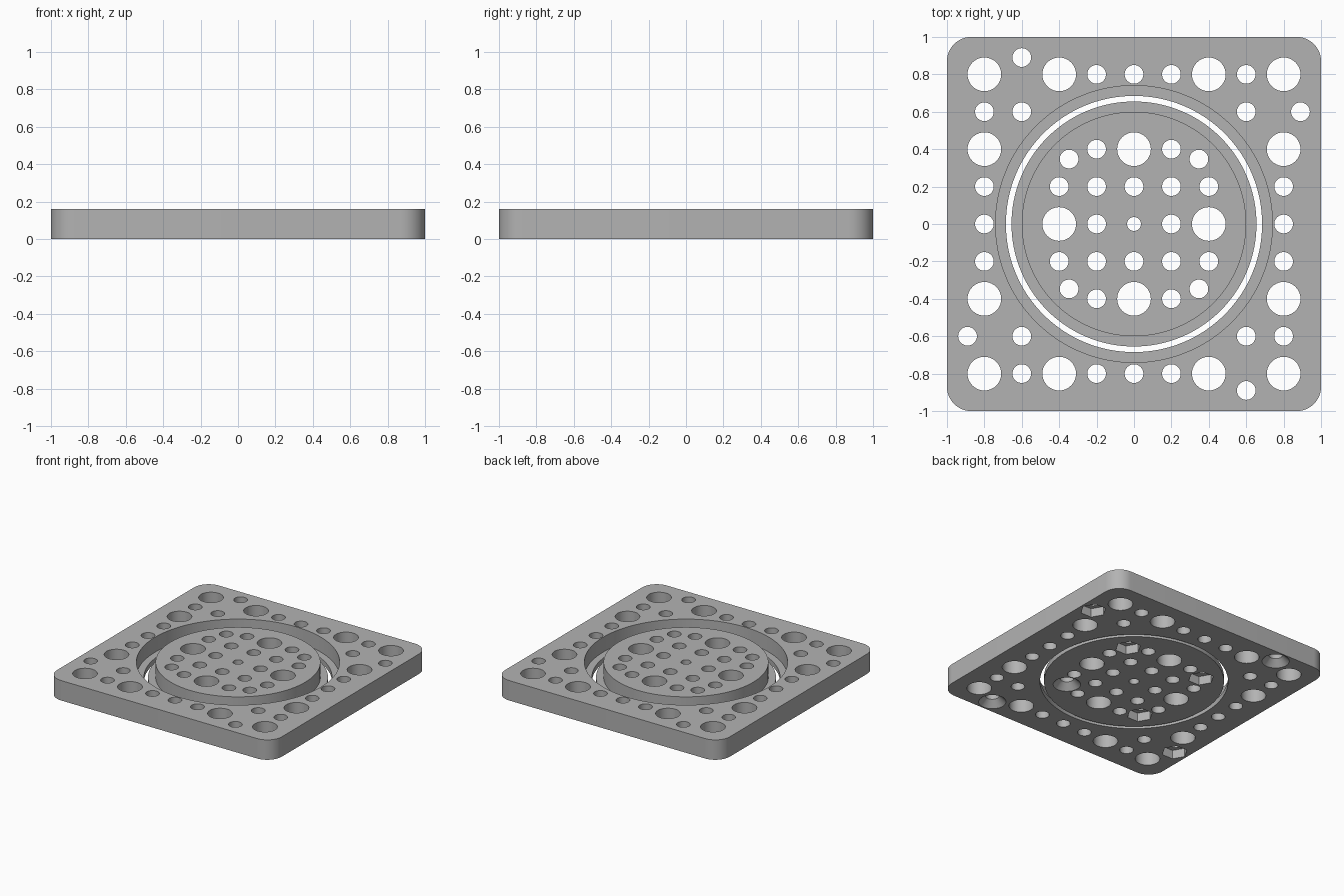
import bpy, bmesh
from math import sin, cos, pi, radians

if "Cube" in bpy.data.objects:
    bpy.data.objects.remove(bpy.data.objects["Cube"])

H = 0.16        # plate thickness
LEDGE = 0.04    # height of the ledges beside the circular slot
OVER = 0.05     # cutter overshoot

grey = bpy.data.materials.new("plain_grey")
grey.use_nodes = True
grey.diffuse_color = (0.45, 0.45, 0.45, 1)
grey.node_tree.nodes["Principled BSDF"].inputs["Base Color"].default_value = (0.45, 0.45, 0.45, 1)


def circle(r, x=0, y=0, n=40):
    return [(x + r * cos(2 * pi * i / n), y + r * sin(2 * pi * i / n)) for i in range(n)]


def stack(bm, layers):
    """Closed solid through outlines of equal point count, each given as (outline, z)."""
    rings = [[bm.verts.new((x, y, z)) for x, y in pts] for pts, z in layers]
    n = len(rings[0])
    for a, b in zip(rings, rings[1:]):
        for i in range(n):
            j = (i + 1) % n
            bm.faces.new((a[i], a[j], b[j], b[i]))
    bm.faces.new(rings[0][::-1])
    bm.faces.new(rings[-1])


def make(name, bm):
    me = bpy.data.meshes.new(name)
    bm.to_mesh(me)
    bm.free()
    me.materials.append(grey)
    ob = bpy.data.objects.new(name, me)
    bpy.context.collection.objects.link(ob)
    return ob


def cut(ob, bm):
    cutter = make("cutter", bm)
    cutter.hide_render = True
    mod = ob.modifiers.new("cut", "BOOLEAN")
    mod.operation, mod.solver, mod.object = "DIFFERENCE", "EXACT", cutter
    bpy.context.view_layer.objects.active = ob
    bpy.ops.object.modifier_apply(modifier=mod.name)
    bpy.data.objects.remove(cutter)


def drill(ob, holes, cones, nuts):
    """Through holes, then countersinks and hexagonal nut pockets from below."""
    bm = bmesh.new()
    for x, y, r in sorted(holes):
        c = circle(r, x, y)
        stack(bm, [(c, -OVER), (c, H + OVER)])
    cut(ob, bm)
    bm = bmesh.new()
    for x, y in cones:
        stack(bm, [(circle(0.11, x, y), -0.01), (circle(0.05, x, y), 0.05)])
    for x, y in nuts:
        c = circle(0.095, x, y, 6)
        stack(bm, [(c, -OVER), (c, 0.07)])
    cut(ob, bm)


def finish(ob):
    bpy.ops.object.select_all(action="DESELECT")
    ob.select_set(True)
    bpy.context.view_layer.objects.active = ob
    bpy.ops.object.shade_smooth_by_angle(angle=radians(30))


def turns(points):
    """Repeat points (x, y, r) at four quarter turns about the centre."""
    out = set()
    for x, y, r in points:
        for _ in range(4):
            out.add((x, y, r))
            x, y = -y, x
    return out


BIG, SMALL = 0.09, 0.05

# Square plate with rounded corners
R = 0.13
outline = []
for k, (sx, sy) in enumerate([(1, 1), (-1, 1), (-1, -1), (1, -1)]):
    for i in range(13):
        a = (k + i / 12) * pi / 2
        outline.append((sx * (1 - R) + R * cos(a), sy * (1 - R) + R * sin(a)))
bm = bmesh.new()
stack(bm, [(outline, 0), (outline, H)])
plate = make("square_plate", bm)

# Stepped circular opening
bore, ledge = circle(0.685, n=128), circle(0.74, n=128)
bm = bmesh.new()
stack(bm, [(bore, -OVER), (bore, LEDGE), (ledge, LEDGE), (ledge, H + OVER)])
cut(plate, bm)

# Plate holes
holes = turns([(0.8, 0.8, BIG), (0.4, 0.8, BIG), (-0.4, 0.8, BIG),
               (0.2, 0.8, SMALL), (-0.2, 0.8, SMALL), (0, 0.8, SMALL),
               (0.6, 0.6, SMALL), (0.6, 0.8, SMALL), (0.89, 0.6, SMALL)])
drill(plate, holes, [(-0.6, 0.89), (0.6, -0.89)], [(0.89, 0.6), (-0.89, -0.6)])
finish(plate)

# Inner disc with a ledge at its foot
foot, top = circle(0.655, n=128), circle(0.6, n=128)
bm = bmesh.new()
stack(bm, [(foot, 0), (foot, LEDGE), (top, LEDGE), (top, H)])
disc = make("inner_disc", bm)

# Disc holes
D = 0.347
holes = turns([(0.4, 0, BIG), (0.2, 0, SMALL), (0.2, 0.2, SMALL), (0.4, 0.2, SMALL),
               (0.2, 0.4, SMALL), (D, D, SMALL)])
holes.add((0, 0, 0.037))
drill(disc, holes, [(D, -D)], [(D, D), (-D, D), (-D, -D)])
finish(disc)
